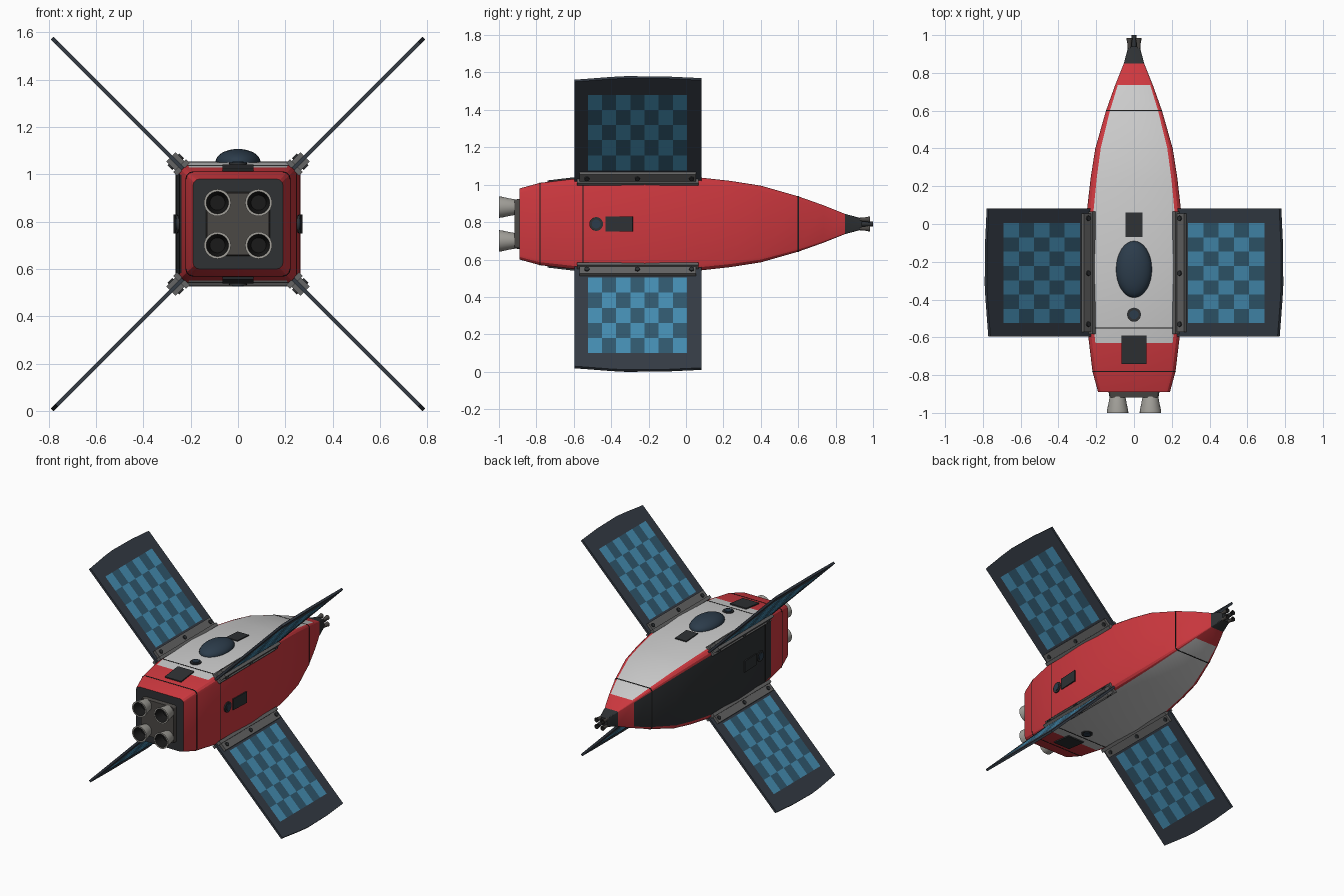
import bpy, bmesh
from math import pi, cos, sin, atan2
from mathutils import Matrix

if "Cube" in bpy.data.objects:
    bpy.data.objects.remove(bpy.data.objects["Cube"])

C = 0.79  # height of the long axis


def mat(name, r, g, b):
    m = bpy.data.materials.new(name)
    m.diffuse_color = (r, g, b, 1)
    m.use_nodes = True
    m.node_tree.nodes["Principled BSDF"].inputs["Base Color"].default_value = m.diffuse_color
    return m


RED = mat("red", 0.62, 0.04, 0.05)
WHITE = mat("white", 0.62, 0.62, 0.61)
DARK = mat("charcoal", 0.028, 0.031, 0.034)
FRAME = mat("frame", 0.035, 0.045, 0.06)
STEEL = mat("steel", 0.13, 0.13, 0.13)
BELL = mat("bell", 0.36, 0.35, 0.32)
PLATE = mat("plate", 0.07, 0.065, 0.06)
GLASS = mat("glass", 0.025, 0.045, 0.07)
CELL_A = mat("cell_light", 0.06, 0.27, 0.45)
CELL_B = mat("cell_dark", 0.03, 0.10, 0.16)
BLACK = mat("black", 0.01, 0.01, 0.01)


def finish(name, bm, mats, angle=0, smooth=None, normals=True):
    if normals:
        bmesh.ops.recalc_face_normals(bm, faces=bm.faces)
    me = bpy.data.meshes.new(name)
    bm.to_mesh(me)
    bm.free()
    for m in mats:
        me.materials.append(m)
    ob = bpy.data.objects.new(name, me)
    bpy.context.collection.objects.link(ob)
    ob.location.z = C
    ob.rotation_euler.y = angle
    if smooth:
        bpy.ops.object.select_all(action='DESELECT')
        ob.select_set(True)
        bpy.context.view_layer.objects.active = ob
        bpy.ops.object.shade_smooth_by_angle(angle=smooth)
    return ob


def box(name, cx, cy, cz, sx, sy, sz, m, angle=0, tilt=0):
    bm = bmesh.new()
    bmesh.ops.create_cube(bm, size=1, matrix=Matrix.Translation((cx, cy, cz))
                          @ Matrix.Rotation(tilt, 4, 'X') @ Matrix.Diagonal((sx, sy, sz, 1)))
    return finish(name, bm, [m], angle)


def cyl(name, cx, cy, cz, r, h, m, angle=0, seg=16):
    bm = bmesh.new()
    bmesh.ops.create_cone(bm, cap_ends=True, segments=seg, radius1=r, radius2=r, depth=h,
                          matrix=Matrix.Translation((cx, cy, cz)))
    return finish(name, bm, [m], angle, 0.6)


# Hull half-width along y
HULL = [(-0.89, 0.19), (-0.78, 0.22), (-0.63, 0.238), (-0.55, 0.247), (-0.4, 0.259), (-0.22, 0.263),
        (-0.05, 0.257), (0.08, 0.248), (0.24, 0.23), (0.4, 0.205), (0.6, 0.148), (0.735, 0.1),
        (0.85, 0.054), (0.94, 0.03)]


def half(y):
    for (y0, h0), (y1, h1) in zip(HULL, HULL[1:]):
        if y <= y1:
            return h0 + (h1 - h0) * (y - y0) / (y1 - y0)


def section(h):
    # rounded square: four corner arcs of 4 points
    r = 0.14 * h
    return [((h - r) * (1 if cos(q) > 0 else -1) + r * cos(q + d), (h - r) * (1 if sin(q) > 0 else -1) + r * sin(q + d))
            for q in (pi / 4, 3 * pi / 4, 5 * pi / 4, 7 * pi / 4)
            for d in (-pi / 4, -pi / 12, pi / 12, pi / 4)]


def loft(name, rows, mats, pick):
    bm = bmesh.new()
    rings = [[bm.verts.new((x, y, z)) for x, z in section(h)] for y, h in rows]
    n = len(rings[0])
    for k in range(len(rings) - 1):
        for i in range(n):
            j = (i + 1) % n
            f = bm.faces.new((rings[k][i], rings[k][j], rings[k + 1][j], rings[k + 1][i]))
            f.material_index = pick(rows[k][0], i)
    bm.faces.new(rings[0]).material_index = pick(None, 0)
    bm.faces.new(rings[-1]).material_index = pick(None, 0)
    return finish(name, bm, mats, smooth=0.35)


def hull_paint(y, i):
    if y is None or y >= 0.85:
        return 2
    if y < -0.64 or y >= 0.73:
        return 0
    return {3: 1, 7: 2, 11: 1, 15: 0}.get(i, 0)  # top, left, bottom, right flats


loft("hull", HULL, [RED, WHITE, DARK], hull_paint)
for y in (-0.78, -0.55, 0.6):
    loft("panel_seam", [(y - 0.003, half(y - 0.003) + 0.0015), (y + 0.003, half(y + 0.003) + 0.0015)],
         [BLACK], lambda y, i: 0)
loft("engine_mount", [(-0.918, 0.13), (-0.885, 0.135)], [PLATE], lambda y, i: 0)


# Lathed bells around the y axis
def bell(name, x, z, prof, seg, outer):
    bm = bmesh.new()
    rings = [[bm.verts.new((x + r * cos(2 * pi * i / seg), y, z + r * sin(2 * pi * i / seg)))
              for i in range(seg)] for r, y in prof]
    for k in range(len(rings) - 1):
        for i in range(seg):
            j = (i + 1) % seg
            f = bm.faces.new((rings[k][i], rings[k][j], rings[k + 1][j], rings[k + 1][i]))
            f.material_index = int(k >= len(rings) - 2)
    bm.faces.new(rings[0])
    bm.faces.new(rings[-1]).material_index = 1
    finish(name, bm, [outer, BLACK], smooth=0.6)


ENGINE = [(0.036, -0.9), (0.042, -0.915), (0.048, -0.95), (0.056, -0.985), (0.057, -1.0), (0.047, -1.0), (0.032, -0.93)]
TIP = [(0.009, 0.925), (0.011, 0.955), (0.017, 0.985), (0.012, 0.985), (0.007, 0.95)]
for sx in (-1, 1):
    for sz in (-1, 1):
        bell("main_engine", sx * 0.087, sz * 0.09, ENGINE, 24, BELL)
        bell("nose_thruster", sx * 0.024, sz * 0.024, TIP, 12, PLATE)
bell("nose_probe", 0, 0, [(0.014, 0.93), (0.014, 0.985), (0.012, 1.0), (0.008, 1.0), (0.007, 0.98)], 12, DARK)

# Fittings per hull face: 0 top, 1 right, 2 bottom, 3 left
for k in range(4):
    a = k * pi / 2
    h = half(-0.48)
    cyl("port_ring", 0, -0.48, h, 0.037, 0.014, DARK, a, 20)
    cyl("port_glass", 0, -0.48, h, 0.024, 0.024, GLASS, a, 20)
    if k % 2:
        box("side_hatch", 0, -0.357, half(-0.357), 0.08, 0.145, 0.016, DARK, a, 0.05)
    else:
        tilt = atan2(half(-0.59) - half(-0.74), 0.15)
        box("rear_hatch", 0, -0.665, half(-0.665), 0.13, 0.15, 0.016, DARK, a, tilt)
box("front_hatch", 0, -0.005, half(-0.005), 0.09, 0.13, 0.014, DARK, 0, -0.06)

# Canopy dome
bm = bmesh.new()
bmesh.ops.create_uvsphere(bm, u_segments=32, v_segments=16, radius=1,
                          matrix=Matrix.Translation((0, -0.24, 0.262)) @ Matrix.Diagonal((0.095, 0.15, 0.055, 1)))
finish("canopy", bm, [GLASS], smooth=1.0)


# Solar wings: local x is radial, local z is the panel normal
def wing(a):
    T = 0.008
    bm = bmesh.new()
    outline = [(0.33, -0.595), (1.083, -0.595), (1.104, -0.4), (1.11, -0.32), (1.107, -0.1),
               (1.095, 0.083), (0.33, 0.083)]
    f = bm.faces.new([bm.verts.new((r, y, -T)) for r, y in outline])
    up = bmesh.ops.extrude_face_region(bm, geom=[f])
    bmesh.ops.translate(bm, vec=(0, 0, 2 * T), verts=[v for v in up['geom'] if isinstance(v, bmesh.types.BMVert)])
    finish("wing_frame", bm, [FRAME], a)
    # checkered cells on both faces
    bm = bmesh.new()
    nr, ny, r0, r1, y0, y1 = 5, 7, 0.415, 0.985, -0.525, 0.005
    for s in (-1, 1):
        g = [[bm.verts.new((r0 + (r1 - r0) * i / nr, y0 + (y1 - y0) * j / ny, s * (T + 0.0015)))
              for j in range(ny + 1)] for i in range(nr + 1)]
        for i in range(nr):
            for j in range(ny):
                q = [g[i][j], g[i + 1][j], g[i + 1][j + 1], g[i][j + 1]]
                bm.faces.new(q if s > 0 else q[::-1]).material_index = (i + j) % 2
    finish("solar_cells", bm, [CELL_A, CELL_B], a, normals=False)
    # hinge rail with bolts
    box("wing_rail", 0.368, -0.258, 0, 0.065, 0.625, 0.056, STEEL, a)
    box("rail_base", 0.338, -0.258, 0, 0.022, 0.65, 0.075, STEEL, a)
    for y in (-0.53, -0.26, 0.03):
        cyl("rail_bolt", 0.372, y, 0, 0.014, 0.07, DARK, a, 12)


for k in range(4):
    wing(pi / 4 + k * pi / 2)
